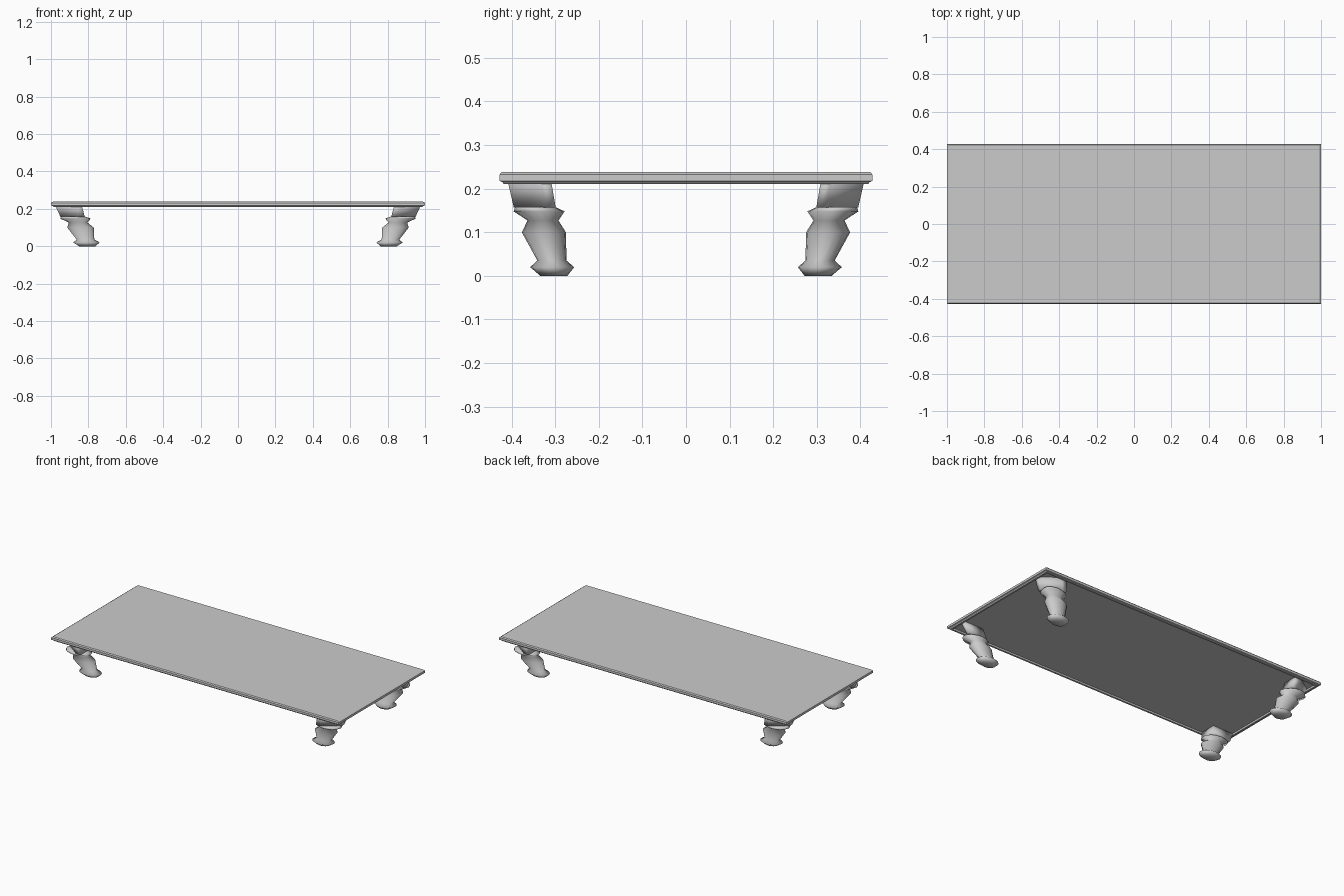
import bpy, bmesh
from math import cos, sin, pi

if "Cube" in bpy.data.objects:
    bpy.data.objects.remove(bpy.data.objects["Cube"])

SIDES = 16


def loft(name, rings, caps=(True, True)):
    """Skin a stack of equal-length point rings, smooth shaded."""
    bm = bmesh.new()
    loops = [[bm.verts.new(p) for p in ring] for ring in rings]
    n = len(loops[0])
    for a, b in zip(loops, loops[1:]):
        for i in range(n):
            j = (i + 1) % n
            bm.faces.new((a[i], a[j], b[j], b[i]))
    if caps[0]:
        bm.faces.new(loops[0][::-1])
    if caps[1]:
        bm.faces.new(loops[-1])
    bmesh.ops.recalc_face_normals(bm, faces=bm.faces[:])
    for f in bm.faces:
        f.smooth = True
    me = bpy.data.meshes.new(name)
    bm.to_mesh(me)
    bm.free()
    ob = bpy.data.objects.new(name, me)
    bpy.context.collection.objects.link(ob)
    return ob


def rectangle(hx, hy, z):
    return [(-hx, -hy, z), (hx, -hy, z), (hx, hy, z), (-hx, hy, z)]


def oval(z, cx, cy, r, sx, sy):
    # Legs are turned sections stretched along x
    return [(sx * (cx + 1.4 * r * cos(2 * pi * i / SIDES)),
             sy * (cy + r * sin(2 * pi * i / SIDES)), z) for i in range(SIDES)]


def corner_block(z, cx, cy, hx, hy, sx, sy):
    # Square section with its outer corner cut off
    unit = [(-1, -1), (1, -1), (1, -0.55), (-0.55, 1), (-1, 1)]
    return [(sx * (cx + u * hx), sy * (cy + v * hy), z) for u, v in unit]


# Table top: moulded edge around a slightly recessed underside
top = loft("table_top", [rectangle(*p) for p in [
    (0.976, 0.408, 0.222), (0.976, 0.408, 0.211),
    (0.986, 0.419, 0.211), (0.990, 0.421, 0.215), (1.0, 0.428, 0.218),
    (1.0, 0.428, 0.232), (0.990, 0.423, 0.238)]])
for f in top.data.polygons:
    f.use_smooth = False

# Leaning turned legs: (z, centre x, centre y, radius)
profile = [(0.0, 0.806, 0.303, 0.031), (0.02, 0.81, 0.307, 0.0505),
           (0.035, 0.815, 0.3075, 0.0335), (0.1, 0.842, 0.326, 0.0505),
           (0.127, 0.855, 0.328, 0.0355), (0.148, 0.869, 0.337, 0.0585),
           (0.158, 0.880, 0.346, 0.046)]

for sx, side in ((-1, "left"), (1, "right")):
    for sy, end in ((-1, "front"), (1, "back")):
        loft(f"{end}_{side}_leg", [oval(*p, sx, sy) for p in profile])
        loft(f"{end}_{side}_leg_block", [
            corner_block(0.157, 0.884, 0.347, 0.065, 0.048, sx, sy),
            corner_block(0.222, 0.908, 0.360, 0.071, 0.05, sx, sy)])
